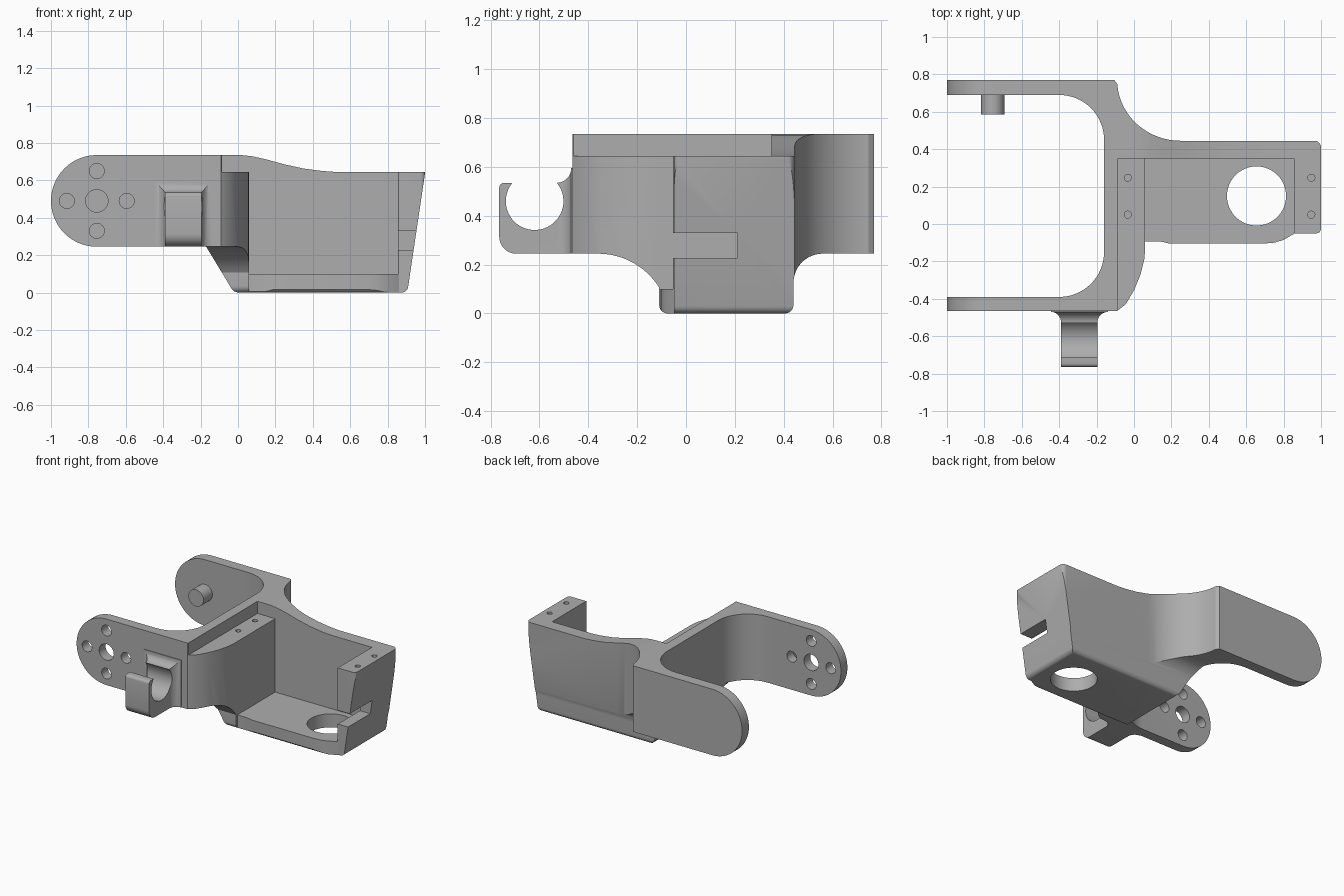
import bpy, bmesh
from math import sin, cos, radians, pi

cube = bpy.data.objects.get("Cube")
if cube:
    bpy.data.objects.remove(cube, do_unlink=True)

grey = bpy.data.materials.new("plain grey")
grey.use_nodes = True
colour = (0.42, 0.42, 0.42, 1)
grey.diffuse_color = colour
grey.node_tree.nodes["Principled BSDF"].inputs["Base Color"].default_value = colour

PLACE = {
    "x": lambda u, v, w: (w, u, v),   # profile in y, z
    "y": lambda u, v, w: (u, w, v),   # profile in x, z
    "z": lambda u, v, w: (u, v, w),   # profile in x, y
}


def arc(cx, cy, rx, a0, a1, ry=None, n=16):
    ry = ry or rx
    angles = [radians(a0 + (a1 - a0) * i / n) for i in range(n + 1)]
    return [(cx + rx * cos(a), cy + ry * sin(a)) for a in angles]


def prism(name, axis, profile, lo, hi):
    """Extrude a flat profile along one axis."""
    bm = bmesh.new()
    a, b = [[bm.verts.new(PLACE[axis](u, v, w)) for u, v in profile] for w in (lo, hi)]
    bm.faces.new(a)
    bm.faces.new(b)
    for i in range(len(a)):
        j = (i + 1) % len(a)
        bm.faces.new((a[i], a[j], b[j], b[i]))
    bmesh.ops.recalc_face_normals(bm, faces=bm.faces)
    mesh = bpy.data.meshes.new(name)
    bm.to_mesh(mesh)
    bm.free()
    mesh.materials.append(grey)
    obj = bpy.data.objects.new(name, mesh)
    bpy.context.collection.objects.link(obj)
    return obj


def rod(name, axis, u, v, r, lo, hi, n=32):
    return prism(name, axis, arc(u, v, r, 0, 360 - 360 / n, n=n - 1), lo, hi)


def box(name, x0, x1, y0, y1, z0, z1):
    return prism(name, "z", [(x0, y0), (x1, y0), (x1, y1), (x0, y1)], z0, z1)


def select(obj):
    bpy.ops.object.select_all(action="DESELECT")
    obj.select_set(True)
    bpy.context.view_layer.objects.active = obj


def combine(obj, tool, operation):
    select(obj)
    mod = obj.modifiers.new("combine", "BOOLEAN")
    mod.operation, mod.object, mod.solver = operation, tool, "EXACT"
    bpy.ops.object.modifier_apply(modifier=mod.name)
    bpy.data.objects.remove(tool, do_unlink=True)


def smooth(obj):
    select(obj)
    bpy.ops.object.shade_smooth_by_angle(angle=radians(25))


# Bracket: plan outline of yoke and tray
plan = (
    [(-1.1, -0.465), (-0.09, -0.465), (-0.045, -0.43), (0, -0.355), (0.035, -0.27),
     (0.055, -0.19), (0.06, -0.13), (0.06, -0.093), (0.14, -0.093), (0.19, -0.105),
     (0.69, -0.105), (0.75, -0.1), (0.8, -0.085), (0.86, -0.05)]
    + arc(0.975, -0.025, 0.025, -90, 0, n=6)
    + arc(0.965, 0.41, 0.035, 0, 90, n=6)
    + arc(0.25, 0.77, 0.34, 270, 184, 0.325, n=24)
    + [(-0.105, 0.77), (-1.1, 0.77), (-1.1, 0.69)]
    + arc(-0.4, 0.45, 0.24, 90, 0)
    + arc(-0.4, -0.15, 0.24, 0, -90)
    + [(-1.1, -0.39)]
)
bracket = prism("bracket", "z", plan, -0.1, 0.9)

# Side outline: rounded arm ends, sloping tray ends
side = (
    arc(-0.755, 0.49, 0.245, 90, 270, n=32)
    + [(-0.17, 0.245), (-0.035, 0.022), (-0.02, 0.006), (0, 0)]
    + arc(0.875, 0.035, 0.035, -90, -8, n=6)
    + [(1.001, 0.645), (0.52, 0.645), (0.45, 0.65), (0.35, 0.663), (0.25, 0.685),
       (0.15, 0.712), (0.08, 0.728), (0.03, 0.734), (-0.02, 0.735)]
)
combine(bracket, prism("side_cutter", "y", side, -1, 1), "INTERSECT")

# End outline: underside arches either side of the tray
end = (
    [(-1, 0.245)]
    + arc(-0.36, -0.05, 0.295, 90, 32)
    + arc(-0.075, 0.035, 0.035, 180, 270, n=6)
    + arc(0.405, 0.035, 0.035, 270, 360, n=6)
    + arc(0.56, 0.125, 0.12, 180, 90)
    + [(1, 0.245), (1, 1), (-1, 1)]
)
combine(bracket, prism("end_cutter", "x", end, -1.3, 1.3), "INTERSECT")

# Tray cavity, ledge step and cable slot
for dims in [(0.06, 0.855, -1, 0.35, 0.1, 1),
             (-0.085, 0.3, -1, 0.35, 0.645, 1),
             (0.8, 1.2, -0.3, 0.21, 0.228, 0.33)]:
    combine(bracket, box("cavity_cutter", *dims), "DIFFERENCE")

# Round opening in the floor and the screw holes
combine(bracket, rod("floor_cutter", "z", 0.655, 0.15, 0.158, -0.2, 0.3, 64), "DIFFERENCE")
for x in (-0.033, 0.948):
    for y in (0.05, 0.247):
        combine(bracket, rod("screw_cutter", "z", x, y, 0.019, 0.52, 0.9, 16), "DIFFERENCE")

# Horn holes in the front arm
combine(bracket, rod("hub_cutter", "y", -0.755, 0.49, 0.06, -0.6, -0.2), "DIFFERENCE")
for i in range(4):
    a = i * pi / 2
    hole = rod("horn_cutter", "y", -0.755 + 0.16 * cos(a), 0.49 + 0.16 * sin(a), 0.04, -0.6, -0.2)
    combine(bracket, hole, "DIFFERENCE")
smooth(bracket)

# Pivot peg on the back arm
smooth(rod("pivot_peg", "y", -0.755, 0.49, 0.062, 0.585, 0.71))

# Open cable hook on the front arm, flared where it joins
hook_profile = (
    [(-0.45, 0.245)]
    + arc(-0.695, 0.315, 0.07, 270, 180, n=8)
    + arc(-0.745, 0.515, 0.02, 180, 90, n=4)
    + arc(-0.62, 0.46, 0.118, 140.5, 399.5, n=40)
    + arc(-0.53, 0.595, 0.06, -90, 0, n=8)
    + [(-0.45, 0.595)]
)
hook = prism("cable_hook", "x", hook_profile, -0.6, 0)
flare = (
    [(-0.195, -0.9)]
    + arc(-0.14, -0.525, 0.055, 180, 90, n=8)
    + [(-0.14, -0.4), (-0.445, -0.4)]
    + arc(-0.445, -0.525, 0.055, 90, 0, n=8)
    + [(-0.39, -0.9)]
)
combine(hook, prism("flare_cutter", "z", flare, 0, 1), "INTERSECT")
smooth(hook)
